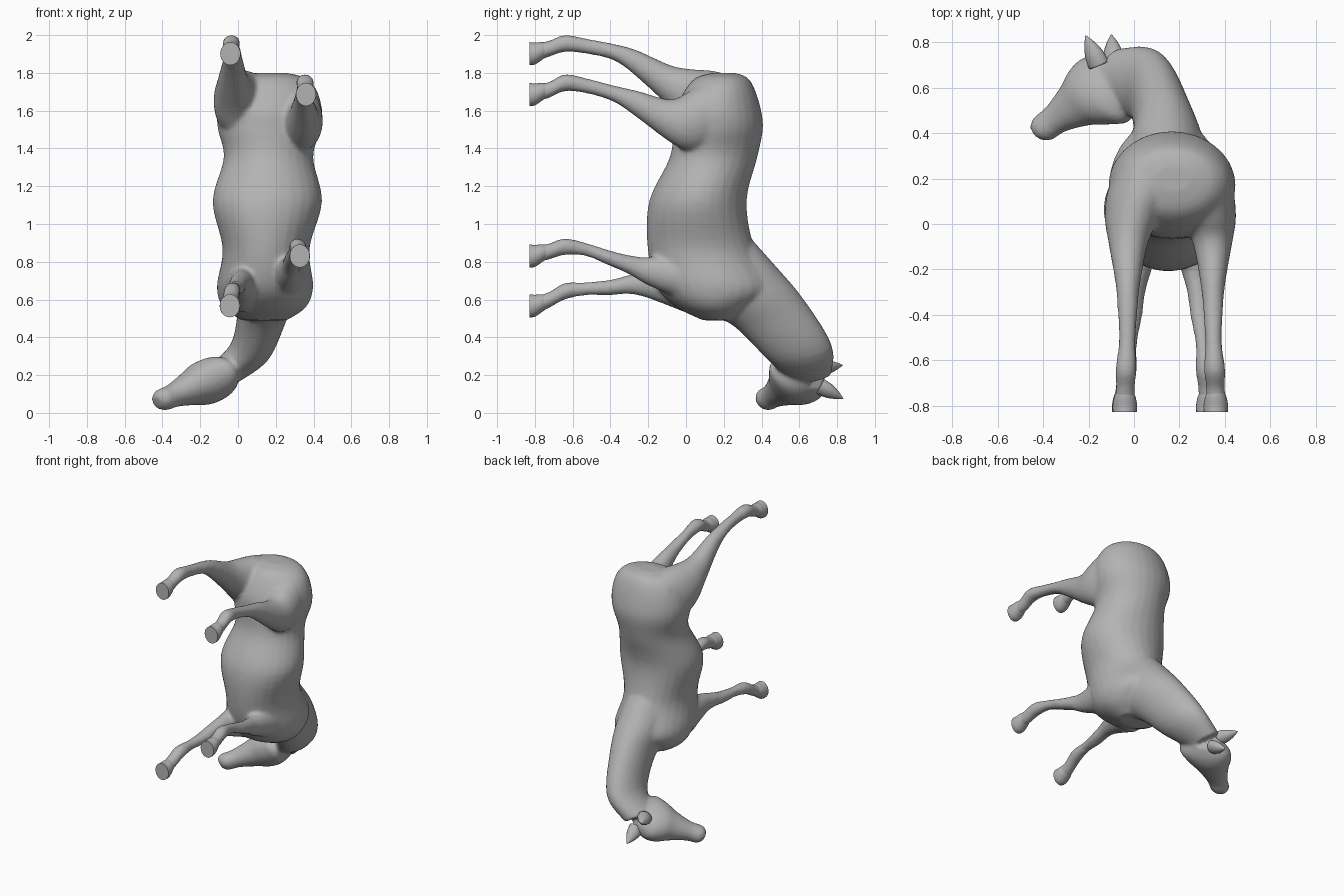
import bpy, bmesh, math
from mathutils import Vector

if "Cube" in bpy.data.objects:
    bpy.data.objects.remove(bpy.data.objects["Cube"])

grey = bpy.data.materials.new("plain grey")
grey.diffuse_color = (0.45, 0.45, 0.45, 1)
grey.use_nodes = True
grey.node_tree.nodes["Principled BSDF"].inputs["Base Color"].default_value = grey.diffuse_color
X, Y, Z = Vector((1, 0, 0)), Vector((0, 1, 0)), Vector((0, 0, 1))


def spline(rows, steps):
    """Smooth interpolation through rows of numbers."""
    out = []
    for i in range(len(rows) - 1):
        p0, p1, p2 = rows[max(i - 1, 0)], rows[i], rows[i + 1]
        p3 = rows[min(i + 2, len(rows) - 1)]
        for s in range(steps):
            t = s / steps
            out.append([0.5 * (2 * b + (c - a) * t + (2 * a - 5 * b + 4 * c - d) * t * t
                               + (3 * b - a - 3 * c + d) * t ** 3)
                        for a, b, c, d in zip(p0, p1, p2, p3)])
    return out + [list(rows[-1])]


def loft(bm, rows, a0, b0, a1=None, b1=None, steps=5, sides=28):
    """Closed tube through rows (x, y, z, radius a, radius b); ring axes blend along it."""
    a1, b1 = a1 or a0, b1 or b0
    pts = spline(rows, steps)
    rings = []
    for i, (x, y, z, ra, rb) in enumerate(pts):
        t = i / (len(pts) - 1)
        a, b = a0.lerp(a1, t).normalized(), b0.lerp(b1, t).normalized()
        rings.append([bm.verts.new(Vector((x, y, z)) + a * ra * math.cos(w) + b * rb * math.sin(w))
                      for w in (2 * math.pi * k / sides for k in range(sides))])
    for r, q in zip(rings, rings[1:]):
        for k in range(sides):
            n = (k + 1) % sides
            bm.faces.new((r[k], r[n], q[n], q[k]))
    bm.faces.new(rings[0][::-1])
    bm.faces.new(rings[-1])


def finish(bm, name):
    bmesh.ops.recalc_face_normals(bm, faces=bm.faces)
    me = bpy.data.meshes.new(name)
    bm.to_mesh(me)
    bm.free()
    me.materials.append(grey)
    ob = bpy.data.objects.new(name, me)
    bpy.context.collection.objects.link(ob)
    return ob


body = bmesh.new()

# trunk from rump to chest: height, centre y, half width, half depth
trunk = [(1.80, .20, .08, .06), (1.775, .19, .18, .135), (1.71, .18, .245, .185),
         (1.6, .17, .278, .228), (1.5, .17, .272, .237), (1.35, .145, .237, .232),
         (1.12, .063, .29, .258), (.87, .08, .23, .283), (.67, .155, .255, .31),
         (.56, .16, .22, .21), (.49, .18, .12, .09)]
loft(body, [(.125 + .027 * z, y, z, rx, ry) for z, y, rx, ry in trunk], X, Y)

# neck, bending toward the head
loft(body, [
    (.15, .07, .87, .17, .24), (.145, .28, .67, .175, .22), (.128, .44, .53, .135, .195),
    (.062, .60, .325, .108, .175), (-.08, .65, .205, .09, .122)],
    X, Vector((0, .75, .66)), Vector((.84, 0, -.5)), Vector((.1, .97, .05)))

# head on a straight axis: position along it, shift to the brow, half width, half depth
poll, nose = Vector((-.06, .65, .205)), Vector((-.432, .402, .055))
side, brow = Vector((-.54, 0, .84)), Vector((-.52, .78, -.335))
head = [(0, .01, .08, .10), (.17, -.015, .115, .178), (.34, -.005, .118, .158),
        (.52, 0, .092, .11), (.76, 0, .064, .07), (.92, -.003, .06, .064), (1, -.004, .036, .038)]
loft(body, [(*(poll.lerp(nose, t) + brow * s), ra, rb) for t, s, ra, rb in head], side, brow)

# leg pairs: y, half gap in x, mean height, half height offset, half width, half thickness
FORE = [(0, .11, .69, .03, .11, .13), (-.2, .125, .716, .034, .061, .075),
        (-.3, .14, .732, .052, .048, .051), (-.4, .15, .741, .077, .045, .041),
        (-.53, .162, .761, .104, .033, .035), (-.64, .173, .762, .118, .044, .044),
        (-.72, .182, .728, .128, .042, .043), (-.77, .185, .712, .132, .045, .045)]
HIND = [(.28, .11, 1.61, .02, .11, .145), (.15, .125, 1.60, .02, .15, .19),
        (.03, .165, 1.60, .055, .124, .165), (-.08, .185, 1.635, .09, .088, .115),
        (-.26, .187, 1.742, .107, .055, .071), (-.38, .188, 1.799, .11, .044, .044),
        (-.52, .19, 1.835, .105, .037, .04), (-.64, .195, 1.852, .104, .047, .045),
        (-.72, .198, 1.82, .109, .042, .043), (-.77, .2, 1.807, .108, .046, .046)]


def leg_rows(pair, mid, sx, sz):
    return [(mid + sx * g, y, h + sz * k, ra, rb) for y, g, h, k, ra, rb in pair]


LEGS = {"right_fore": leg_rows(FORE, .142, 1, 1), "left_fore": leg_rows(FORE, .142, -1, -1),
        "right_hind": leg_rows(HIND, .16, 1, -1), "left_hind": leg_rows(HIND, .16, -1, 1)}
for rows in LEGS.values():
    loft(body, rows, X, Z)

# blend all the overlapping forms into one smooth skin
skin = finish(body, "body")
rm = skin.modifiers.new("blend", 'REMESH')
rm.mode = 'VOXEL'
rm.voxel_size = 0.012
rm.use_smooth_shade = True
sm = skin.modifiers.new("soften", 'SMOOTH')
sm.factor = 0.5
sm.iterations = 8

# hooves: flat-soled flared discs under each pastern
for name, rows in LEGS.items():
    x, _, z = rows[-1][:3]
    drop = .013
    bm = bmesh.new()
    loft(bm, [(x, -.74, z + .008, .038, .038), (x, -.765, z, .048, .048),
              (x, -.80, z - drop, .054, .058), (x, -.828, z - drop, .053, .061)], X, Z, steps=3)
    for f in bm.faces:
        f.smooth = len(f.verts) == 4
    finish(bm, name + "_hoof")

# ears: leaf-shaped points leaning off the poll
for name, base, tip in (("left_ear", (-.155, .70, .235), (-.212, .828, .252)),
                        ("right_ear", (-.09, .71, .14), (-.10, .832, .075))):
    b, t = Vector(base), Vector(tip)
    d = (t - b).normalized()
    across = (side - d * side.dot(d)).normalized()
    bm = bmesh.new()
    loft(bm, [(*b.lerp(t, k), w * .8, w) for k, w in
              ((0, .05), (.35, .045), (.7, .027), (1, .003))],
         across, d.cross(across), steps=4, sides=14)
    for f in bm.faces:
        f.smooth = True
    finish(bm, name)
